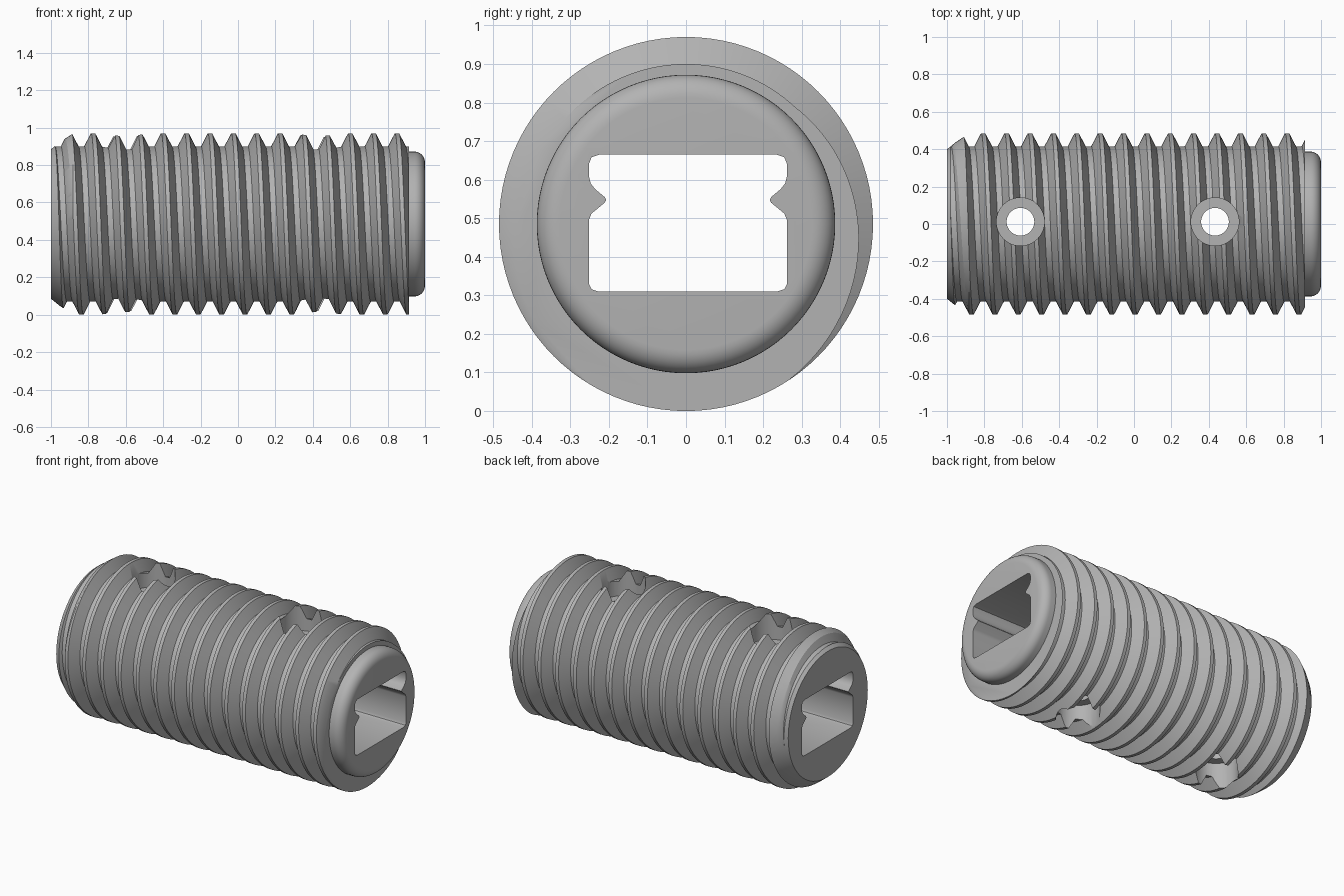
import bpy, bmesh
from math import sin, cos, pi
from mathutils import Vector

if "Cube" in bpy.data.objects:
    bpy.data.objects.remove(bpy.data.objects["Cube"])

AXIS_Z = 0.485
CREST, ROOT, PITCH, PHASE = 0.485, 0.415, 0.125, -0.025
SEGMENTS = 96

metal = bpy.data.materials.new("plain grey")
metal.use_nodes = True
GREY = (0.45, 0.45, 0.45, 1)
metal.diffuse_color = GREY
metal.node_tree.nodes["Principled BSDF"].inputs["Base Color"].default_value = GREY


def make_object(name, bm):
    bmesh.ops.recalc_face_normals(bm, faces=bm.faces)
    mesh = bpy.data.meshes.new(name)
    bm.to_mesh(mesh)
    bm.free()
    mesh.materials.append(metal)
    obj = bpy.data.objects.new(name, mesh)
    bpy.context.collection.objects.link(obj)
    return obj


def ring_point(x, r, angle):
    # Angle runs from the top towards the front
    return Vector((x, -r * sin(angle), AXIS_Z + r * cos(angle)))


def lathe_x(name, profile):
    """Closed solid turned around the long axis from (x, radius) pairs."""
    bm = bmesh.new()
    rings = [[bm.verts.new(ring_point(x, r, 2 * pi * i / SEGMENTS)) for i in range(SEGMENTS)]
             for x, r in profile]
    for a, b in zip(rings, rings[1:]):
        for i in range(SEGMENTS):
            j = (i + 1) % SEGMENTS
            bm.faces.new((a[i], a[j], b[j], b[i]))
    bm.faces.new(rings[0])
    bm.faces.new(rings[-1])
    return make_object(name, bm)


def thread_body():
    """Helical thread, one sheared column of profile points per angle."""
    profile = [(-0.047, ROOT), (-0.011, CREST), (0.011, CREST), (0.047, ROOT)]
    step = len(profile)
    bm = bmesh.new()
    columns = []
    for i in range(SEGMENTS):
        turn = i / SEGMENTS
        columns.append([bm.verts.new(ring_point(PHASE + PITCH * (turn + k) + dx, r, 2 * pi * turn))
                        for k in range(-11, 11) for dx, r in profile])
    for i, a in enumerate(columns):
        b = columns[i + 1] if i + 1 < SEGMENTS else columns[0][step:]
        for j in range(len(b) - 1):
            bm.faces.new((a[j], a[j + 1], b[j + 1], b[j]))
    # Trim the ragged ends square and cap them
    for side in (-1, 1):
        bmesh.ops.bisect_plane(bm, geom=bm.verts[:] + bm.edges[:] + bm.faces[:],
                               plane_co=(side * 1.1, 0, 0), plane_no=(side, 0, 0), clear_outer=True)
    bmesh.ops.holes_fill(bm, edges=[e for e in bm.edges if e.is_boundary], sides=0)
    return make_object("threaded_sleeve", bm)


def prism_x(name, outline):
    """Extrude a (y, z) outline through the full length."""
    bm = bmesh.new()
    face = bm.faces.new([bm.verts.new((-1.2, y, z)) for y, z in outline])
    grown = bmesh.ops.extrude_face_region(bm, geom=[face])["geom"]
    bmesh.ops.translate(bm, vec=(2.4, 0, 0), verts=[v for v in grown if isinstance(v, bmesh.types.BMVert)])
    return make_object(name, bm)


def drill(name, x, radius, bottom, top):
    bpy.ops.mesh.primitive_cylinder_add(vertices=48, radius=radius, depth=top - bottom,
                                        location=(x, 0.012, (bottom + top) / 2))
    obj = bpy.context.object
    obj.name = name
    obj.data.materials.append(metal)
    return obj


def combine(target, tool, operation):
    mod = target.modifiers.new(operation, "BOOLEAN")
    mod.operation, mod.object, mod.solver = operation, tool, "EXACT"
    bpy.context.view_layer.objects.active = target
    bpy.ops.object.modifier_apply(modifier=mod.name)
    bpy.data.objects.remove(tool)


sleeve = thread_body()

# Chamfered start and square finish of the thread
envelope = lathe_x("end_trim", [(-1, 0.4), (-0.985, 0.412), (-0.95, 0.44), (-0.9, 0.472), (-0.86, 0.5), (0.913, 0.5)])
combine(sleeve, envelope, "INTERSECT")

# Rounded collar at the far end
rounding = [(0.945 + 0.055 * sin(t * pi / 16), 0.327 + 0.06 * cos(t * pi / 16)) for t in range(9)]
combine(sleeve, lathe_x("collar", [(0.8, 0.387)] + rounding), "UNION")

# Rectangular channel with a rib along each side wall
half = [(0.232, 0.31), (0.25, 0.316), (0.257, 0.33), (0.257, 0.495), (0.25, 0.512), (0.216, 0.54),
        (0.212, 0.547), (0.216, 0.555), (0.24, 0.575), (0.252, 0.59), (0.257, 0.61),
        (0.257, 0.64), (0.25, 0.658), (0.23, 0.665)]
outline = [(0.005 + y, z) for y, z in half] + [(0.005 - y, z) for y, z in reversed(half)]
combine(sleeve, prism_x("channel", outline), "DIFFERENCE")

# Two vertical holes, counterbored above and below
for x in (-0.607, 0.433):
    combine(sleeve, drill("hole", x, 0.074, -0.2, 1.2), "DIFFERENCE")
    combine(sleeve, drill("top_counterbore", x, 0.128, 0.8, 1.2), "DIFFERENCE")
    combine(sleeve, drill("bottom_counterbore", x, 0.128, -0.2, 0.17), "DIFFERENCE")

# Smooth shading with crisp thread edges
bpy.ops.object.select_all(action="DESELECT")
sleeve.select_set(True)
bpy.context.view_layer.objects.active = sleeve
bpy.ops.object.shade_smooth_by_angle(angle=0.52)
